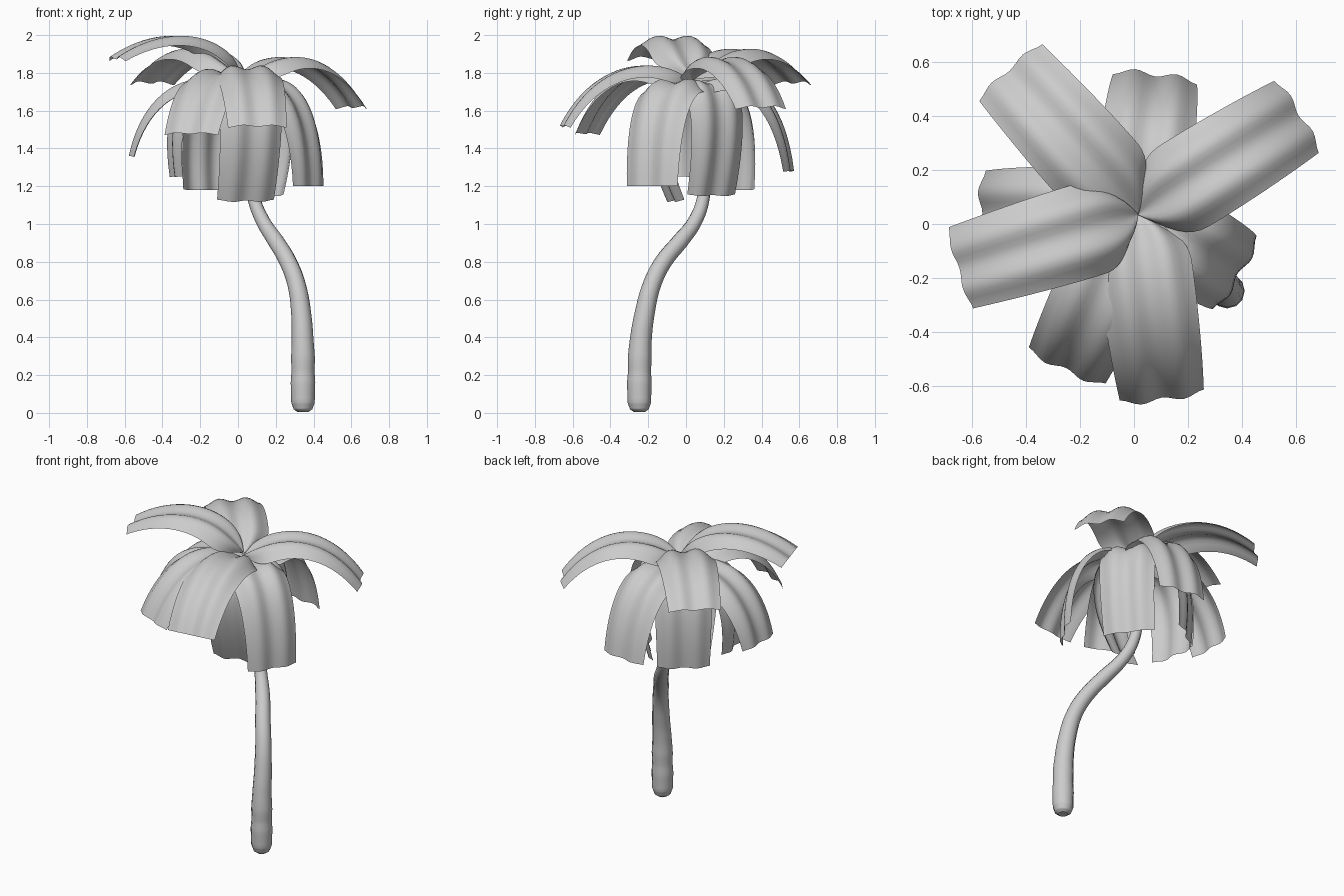
import bpy, bmesh, math
from mathutils import Vector

cube = bpy.data.objects.get("Cube")
if cube:
    bpy.data.objects.remove(cube, do_unlink=True)

GREY = (0.6, 0.6, 0.6, 1)
mat = bpy.data.materials.new("light grey")
mat.use_nodes = True
mat.diffuse_color = GREY
bsdf = next(n for n in mat.node_tree.nodes if n.type == "BSDF_PRINCIPLED")
bsdf.inputs["Base Color"].default_value = GREY
bsdf.inputs["Roughness"].default_value = 0.8

HUB = Vector((0.015, 0.035, 0))
UP = Vector((0, 0, 1))
ROWS, COLS = 24, 16


def finish(obj, angle):
    bpy.ops.object.select_all(action="DESELECT")
    obj.select_set(True)
    bpy.context.view_layer.objects.active = obj
    if obj.type == "CURVE":
        bpy.ops.object.convert(target="MESH")
        obj = bpy.context.object
    bpy.ops.object.shade_smooth_by_angle(angle=math.radians(angle))


def half_width(t):
    # blunt base, fullest before the middle, slightly narrower tip
    rise = 1 - (1 - min(t / 0.36, 1)) ** 3
    return 0.005 + 0.17 * rise * (1 - 0.3 * max(t - 0.4, 0) ** 2)


def frond(name, tip, z0, r1, z1, r2, z2):
    """Two-lobed blade swept along an arc from the hub to its tip."""
    tip = Vector(tip)
    out = Vector((tip.x, tip.y, 0)) - HUB
    reach = out.length
    out.normalize()
    side = UP.cross(out)
    a, b, c, d = (HUB + UP * z0, HUB + out * r1 + UP * z1,
                  HUB + out * r2 + UP * z2, HUB + out * reach + UP * tip.z)
    bm = bmesh.new()
    rows = []
    for i in range(ROWS + 1):
        t = i / ROWS
        u = 1 - t
        p = a * u**3 + b * (3 * u * u * t) + c * (3 * u * t * t) + d * t**3
        tangent = (b - a) * (u * u) + (c - b) * (2 * u * t) + (d - c) * (t * t)
        normal = tangent.cross(side).normalized()
        w = half_width(t)
        row = []
        for j in range(COLS + 1):
            s = 2 * j / COLS - 1
            wave = (0.065 + 0.04 * u) * math.cos(2 * math.pi * s)
            lift = -wave - (0.07 + 0.3 * u) * s * s
            row.append(bm.verts.new(p + side * (s * w) + normal * (lift * w)))
        rows.append(row)
    for lo, hi in zip(rows, rows[1:]):
        for j in range(COLS):
            bm.faces.new((lo[j], hi[j], hi[j + 1], lo[j + 1]))
    mesh = bpy.data.meshes.new(name)
    bm.to_mesh(mesh)
    bm.free()
    mesh.materials.append(mat)
    obj = bpy.data.objects.new(name, mesh)
    bpy.context.collection.objects.link(obj)
    finish(obj, 60)


# name, tip, base height, then radius and height of the two arc controls
FRONDS = [
    ("top_right_frond", (-0.65, -0.165, 1.88), 1.78, 0.1, 2.0, 0.4, 2.07),
    ("top_back_right_frond", (-0.465, 0.57, 1.75), 1.77, 0.15, 1.94, 0.45, 2.01),
    ("top_back_left_frond", (0.615, 0.405, 1.62), 1.76, 0.15, 1.91, 0.47, 1.97),
    ("top_front_frond", (0.105, -0.65, 1.52), 1.74, 0.15, 1.89, 0.5, 1.89),
    ("front_right_frond", (-0.255, -0.54, 1.48), 1.72, 0.15, 1.87, 0.46, 1.88),
    ("back_frond", (0.08, 0.555, 1.28), 1.7, 0.17, 1.84, 0.46, 1.8),
    ("right_frond", (-0.57, 0.04, 1.36), 1.7, 0.2, 1.84, 0.5, 1.76),
    ("left_frond", (0.39, -0.19, 1.2), 1.7, 0.17, 1.84, 0.44, 1.78),
    ("low_left_frond", (0.165, 0.145, 1.15), 1.7, 0.15, 1.84, 0.37, 1.76),
    ("low_back_right_frond", (-0.18, 0.28, 1.18), 1.7, 0.15, 1.84, 0.37, 1.76),
    ("low_right_frond", (-0.34, -0.03, 1.25), 1.7, 0.17, 1.84, 0.44, 1.78),
    ("low_front_frond", (0.045, -0.07, 1.12), 1.7, 0.13, 1.84, 0.38, 1.7),
]
for data in FRONDS:
    frond(*data)

# trunk: x, y, z, radius from the rounded foot to the crown
TRUNK = [
    (0.344, -0.247, 0.005, 0.03), (0.344, -0.247, 0.02, 0.05),
    (0.344, -0.247, 0.055, 0.062), (0.344, -0.247, 0.16, 0.065),
    (0.344, -0.246, 0.22, 0.061), (0.344, -0.245, 0.29, 0.063),
    (0.342, -0.24, 0.38, 0.058),
    (0.335, -0.22, 0.52, 0.053), (0.31, -0.18, 0.68, 0.048),
    (0.265, -0.12, 0.8, 0.046), (0.2, -0.03, 0.91, 0.044),
    (0.135, 0.045, 1.01, 0.038), (0.085, 0.09, 1.13, 0.034),
    (0.055, 0.1, 1.3, 0.032), (0.03, 0.05, 1.72, 0.028),
]
curve = bpy.data.curves.new("trunk", "CURVE")
curve.dimensions = "3D"
curve.bevel_depth = 1
curve.bevel_resolution = 4
curve.resolution_u = 5
curve.use_fill_caps = True
spline = curve.splines.new("BEZIER")
spline.bezier_points.add(len(TRUNK) - 1)
for point, (x, y, z, radius) in zip(spline.bezier_points, TRUNK):
    point.co = (x, y, z)
    point.radius = radius
    point.handle_left_type = point.handle_right_type = "AUTO"
curve.materials.append(mat)
trunk = bpy.data.objects.new("trunk", curve)
bpy.context.collection.objects.link(trunk)
finish(trunk, 50)
